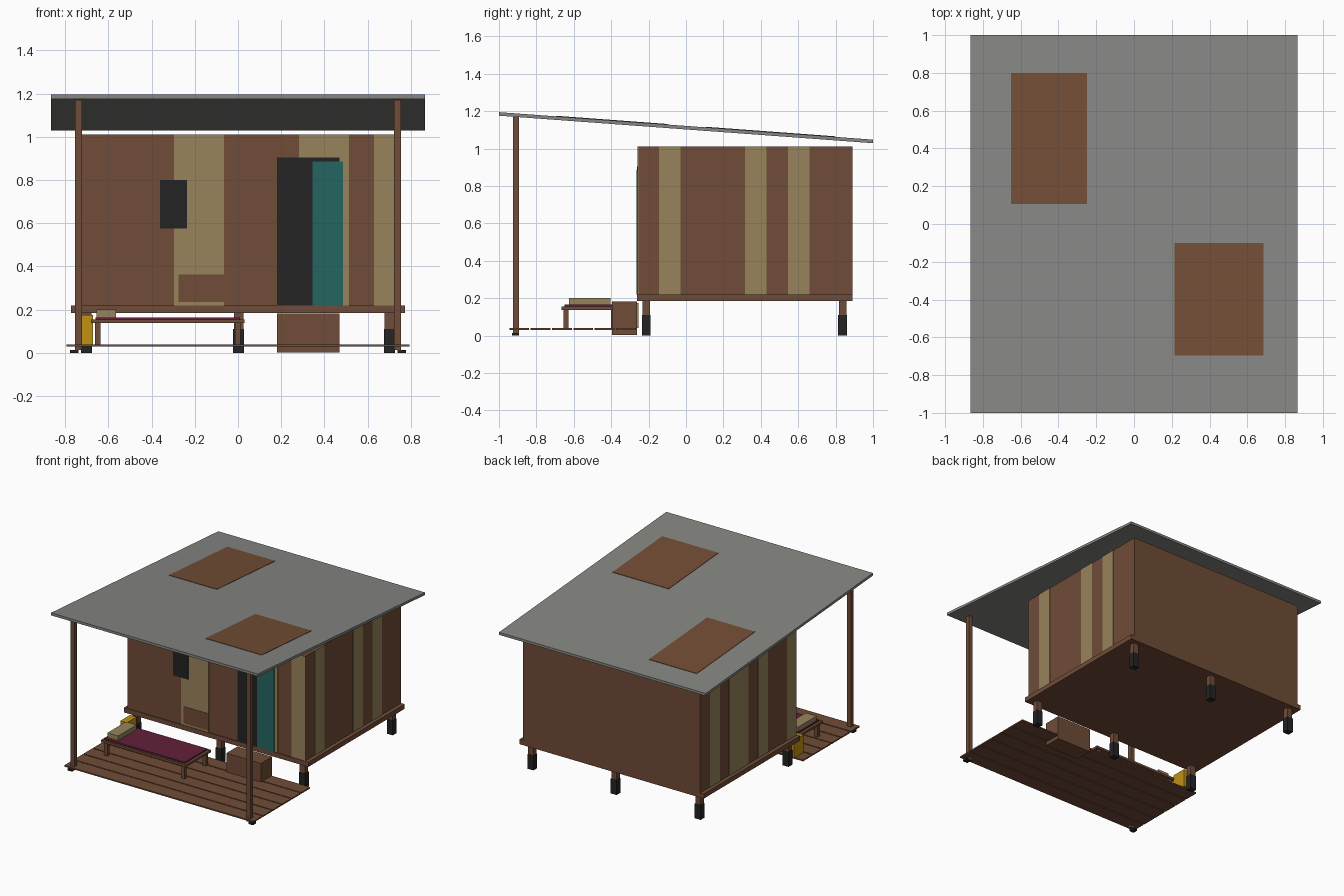
import bpy, bmesh

if "Cube" in bpy.data.objects:
    bpy.data.objects.remove(bpy.data.objects["Cube"])


def srgb(h):
    vals = [int(h[i:i + 2], 16) / 255 for i in (0, 2, 4)]
    return [v / 12.92 if v <= 0.04045 else ((v + 0.055) / 1.055) ** 2.4 for v in vals] + [1]


MATS = {}
for name, code in {"brown_wood": "704C37", "rust": "734E35", "tan_board": "98845C",
                   "roof_grey": "868783", "charcoal": "232323", "teal": "246561",
                   "burgundy": "62203A", "yellow": "C09212"}.items():
    MATS[name] = bpy.data.materials.new(name)
    MATS[name].diffuse_color = srgb(code)


def roof_z(y):
    """Height of the roof's top surface."""
    return 1.121 - 0.0735 * y


def box(name, mat, x, y, z, shape=None):
    """Box from (min, max) ranges; shape optionally moves each corner."""
    me = bpy.data.meshes.new(name)
    bm = bmesh.new()
    bmesh.ops.create_cube(bm, size=1)
    for v in bm.verts:
        v.co = [r[0] if c < 0 else r[1] for c, r in zip(v.co, (x, y, z))]
        if shape:
            v.co.z = shape(v.co)
    bm.to_mesh(me)
    bm.free()
    ob = bpy.data.objects.new(name, me)
    bpy.context.collection.objects.link(ob)
    me.materials.append(MATS[mat])
    return ob


# House body and floor
FRONT, BACK, SIDE = -0.255, 0.89, 0.742
box("floor_slab", "brown_wood", (-0.772, 0.772), (-0.262, BACK), (0.185, 0.22))
box("house_walls", "brown_wood", (-SIDE, SIDE), (FRONT, BACK), (0.22, 1.01))

# Tan boards on the front wall
for x0 in (-0.296, -0.1805, 0.282, 0.397, 0.628):
    box("front_board", "tan_board", (x0, x0 + 0.1155), (FRONT - 0.003, FRONT), (0.22, 1.01))

# Tan boards on the side walls, counted from the front
W = 0.115
for sign, slots in ((1, (1, 5, 7)), (-1, (0, 3, 5, 6, 8))):
    for i in slots:
        y0 = -0.26 + W * i
        xs = sorted((sign * SIDE, sign * (SIDE + 0.003)))
        box("side_board", "tan_board", xs, (max(y0, FRONT), y0 + W), (0.22, 1.01))

# Window, doorway, sliding door and repair patch
box("window", "charcoal", (-0.36, -0.235), (FRONT - 0.006, FRONT), (0.575, 0.80))
box("doorway", "charcoal", (0.18, 0.47), (FRONT - 0.006, FRONT), (0.22, 0.905))
box("door", "teal", (0.345, 0.485), (FRONT - 0.009, FRONT), (0.22, 0.885))
box("wall_patch", "brown_wood", (-0.275, -0.065), (FRONT - 0.006, FRONT), (0.235, 0.362))

# Sloping roof with rust patches
box("roof", "roof_grey", (-0.865, 0.865), (-1, 1), (-0.019, 0),
    lambda c: roof_z(c.y) + c.z)
for x, y in (((-0.65, -0.25), (0.105, 0.80)), ((0.215, 0.685), (-0.695, -0.10))):
    box("roof_patch", "rust", x, y, (0, 0.003), lambda c: roof_z(c.y) + c.z)

# Stilts with dark feet
for x in (-0.70, 0.003, 0.70):
    for y in (-0.212, 0.837):
        xs, ys = (x - 0.025, x + 0.025), (y - 0.023, y + 0.023)
        box("stilt_foot", "charcoal", xs, ys, (0, 0.11))
        box("stilt", "brown_wood", (xs[0] + 0.003, xs[1] - 0.003),
            (ys[0] + 0.003, ys[1] - 0.003), (0.11, 0.185))

# Porch posts reaching up to the roof
for s in (-1, 1):
    x = s * 0.737
    box("porch_post", "brown_wood", (x - 0.016, x + 0.016), (-0.926, -0.894), (0.014, 1),
        lambda c: c.z if c.z < 0.5 else roof_z(c.y) - 0.019)
    box("post_foot", "charcoal", (s * 0.757 - 0.019, s * 0.757 + 0.019),
        (-0.93, -0.892), (0, 0.014))

# Porch deck boards
for i in range(6):
    y0 = -0.945 + 0.1142 * i
    box("deck_board", "brown_wood", (-0.792, 0.792), (y0, y0 + 0.106), (0.03, 0.04))

# Doorstep
box("doorstep", "brown_wood", (0.18, 0.47), (-0.395, -0.263), (0.003, 0.182))

# Bench with mat and pillow
box("bench_top", "brown_wood", (-0.68, 0.03), (-0.665, -0.365), (0.138, 0.155))
box("bench_mat", "burgundy", (-0.66, 0.01), (-0.65, -0.38), (0.155, 0.165))
box("pillow", "tan_board", (-0.655, -0.565), (-0.625, -0.405), (0.165, 0.20))
for x in (-0.648, -0.002):
    for y in (-0.642, -0.388):
        box("bench_leg", "brown_wood", (x - 0.013, x + 0.013),
            (y - 0.013, y + 0.013), (0.04, 0.138))

# Yellow container beside the bench
box("container", "yellow", (-0.725, -0.67), (-0.37, -0.255), (0.04, 0.175))

for m in bpy.data.materials:
    if m.users and not m.is_grease_pencil:
        m.use_nodes = True
        m.node_tree.nodes["Principled BSDF"].inputs["Base Color"].default_value = m.diffuse_color
